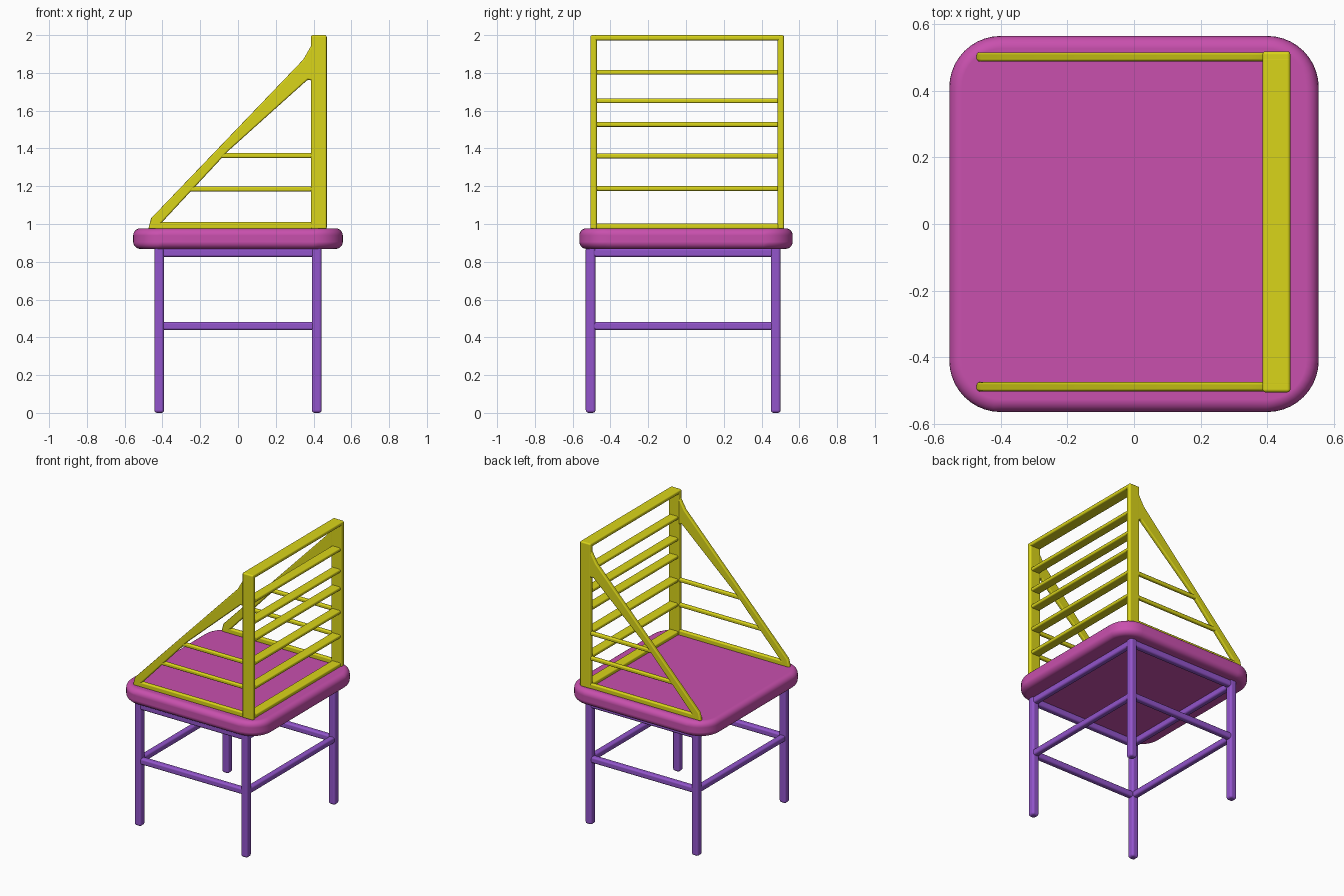
import bpy, bmesh

if "Cube" in bpy.data.objects:
    bpy.data.objects.remove(bpy.data.objects["Cube"])


def material(name, rgb):
    m = bpy.data.materials.new(name)
    m.diffuse_color = (*rgb, 1)
    m.use_nodes = True
    m.node_tree.nodes["Principled BSDF"].inputs["Base Color"].default_value = m.diffuse_color
    return m


PINK = material("pink", (0.58, 0.08, 0.42))
PURPLE = material("purple", (0.29, 0.09, 0.60))
YELLOW = material("yellow", (0.70, 0.66, 0.01))


def finish(name, bm, mat, round_, segs=3):
    """Turn a bmesh into a smooth object with rounded edges."""
    bmesh.ops.recalc_face_normals(bm, faces=bm.faces[:])
    for f in bm.faces:
        f.smooth = True
    me = bpy.data.meshes.new(name)
    bm.to_mesh(me)
    bm.free()
    me.materials.append(mat)
    ob = bpy.data.objects.new(name, me)
    bpy.context.collection.objects.link(ob)
    b = ob.modifiers.new("rounding", 'BEVEL')
    b.width = round_
    b.segments = segs
    b.limit_method = 'ANGLE'
    b.harden_normals = True
    return ob


def box_mesh(x, y, z):
    bm = bmesh.new()
    bmesh.ops.create_cube(bm, size=1)
    for v in bm.verts:
        for i, (a, b) in enumerate((x, y, z)):
            v.co[i] = a if v.co[i] < 0 else b
    return bm


def bar(name, x, y, z, mat, round_):
    return finish(name, box_mesh(x, y, z), mat, round_)


def span(c, half):
    return (c - half, c + half)


# Seat: rounded plan corners, then soft rims
bm = box_mesh((-0.555, 0.555), (-0.565, 0.565), (0.868, 0.977))
upright = [e for e in bm.edges if abs(e.verts[0].co.z - e.verts[1].co.z) > 0.05]
bmesh.ops.bevel(bm, geom=upright, offset=0.155, segments=10, profile=0.5, affect='EDGES')
finish("seat", bm, PINK, 0.038, 5)

# Legs with aprons and stretchers on all four sides
LEG_X = (-0.417, 0.417)
LEG_Y = (-0.505, 0.475)
for x, xn in zip(LEG_X, ("left", "right")):
    for y, yn in zip(LEG_Y, ("front", "back")):
        bar(f"{yn}_{xn}_leg", span(x, 0.026), span(y, 0.026), (0, 0.88), PURPLE, 0.015)
for kind, z in (("apron", (0.825, 0.872)), ("stretcher", (0.438, 0.482))):
    for y, yn in zip(LEG_Y, ("front", "back")):
        bar(f"{yn}_{kind}", LEG_X, span(y, 0.021), z, PURPLE, 0.013)
    for x, xn in zip(LEG_X, ("left", "right")):
        bar(f"{xn}_{kind}", span(x, 0.021), LEG_Y, z, PURPLE, 0.013)

# Backrest: two posts, top and bottom rails, and slats
SIDE_Y = (-0.489, 0.502)
POST_X = (0.386, 0.470)
for y, yn in zip(SIDE_Y, ("front", "back")):
    bar(f"{yn}_post", POST_X, span(y, 0.017), (0.972, 2.0), YELLOW, 0.01)
bar("top_rail", POST_X, SIDE_Y, (1.972, 2.0), YELLOW, 0.01)
bar("bottom_rail", span(0.428, 0.036), SIDE_Y, (0.972, 1.002), YELLOW, 0.01)
for i, z in enumerate((1.188, 1.360, 1.527, 1.652, 1.803)):
    bar(f"back_slat_{i + 1}", span(0.428, 0.034), SIDE_Y, span(z, 0.0125), YELLOW, 0.009)

# Side frames: flared diagonal brace, bottom rail and two crossbars
BRACE = [(-0.475, 0.972), (-0.460, 1.030), (0.345, 1.870), (0.405, 1.975),
         (0.405, 1.755), (0.370, 1.765), (-0.050, 1.388), (-0.420, 0.990), (-0.420, 0.972)]
for y, yn in zip(SIDE_Y, ("front", "back")):
    bm = bmesh.new()
    face = bm.faces.new([bm.verts.new((px, y - 0.014, pz)) for px, pz in BRACE])
    ext = bmesh.ops.extrude_face_region(bm, geom=[face], use_keep_orig=True)
    for v in ext["geom"]:
        if isinstance(v, bmesh.types.BMVert):
            v.co.y += 0.028
    finish(f"{yn}_brace", bm, YELLOW, 0.009)
    bar(f"{yn}_side_rail", (-0.455, 0.40), span(y, 0.014), (0.972, 1.010), YELLOW, 0.009)
    for i, (x, z) in enumerate(((-0.275, 1.186), (-0.105, 1.363))):
        bar(f"{yn}_crossbar_{i + 1}", (x, 0.40), span(y, 0.013), span(z, 0.0135), YELLOW, 0.009)
